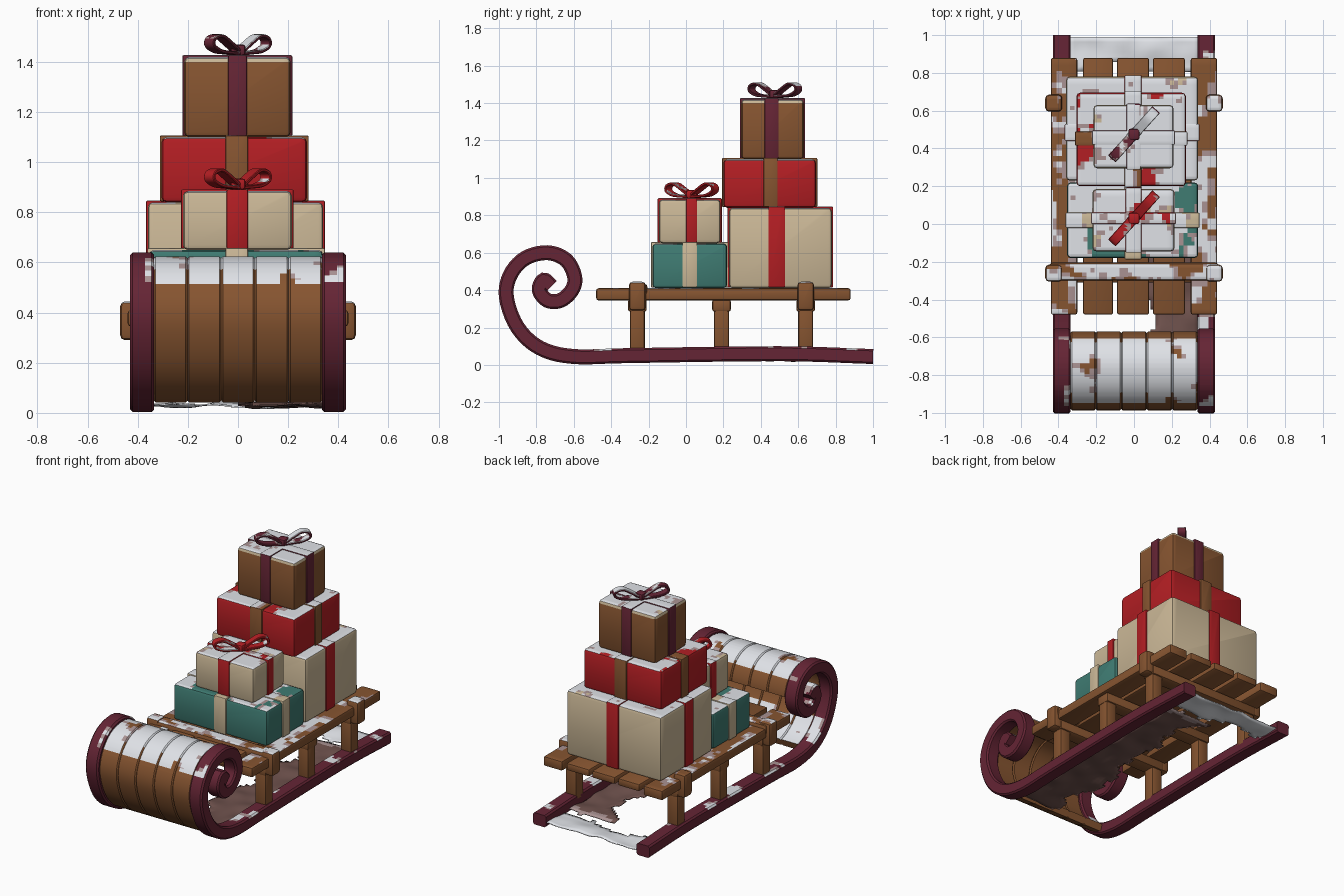
import bpy, bmesh, math
from mathutils import Vector, Matrix, noise

old = bpy.data.objects.get("Cube")
if old:
    bpy.data.objects.remove(old)


def material(name, r, g, b):
    m = bpy.data.materials.new(name)
    m.use_nodes = True
    m.diffuse_color = (r, g, b, 1)
    bsdf = next(n for n in m.node_tree.nodes if n.type == 'BSDF_PRINCIPLED')
    bsdf.inputs["Base Color"].default_value = (r, g, b, 1)
    bsdf.inputs["Roughness"].default_value = 0.8
    return m


MAROON = material("maroon", .13, .018, .035)
WOOD = material("wood_brown", .24, .09, .03)
CREAM = material("cream_paper", .6, .48, .31)
RED = material("red_paper", .45, .013, .017)
TEAL = material("teal_paper", .05, .2, .17)
SNOW = material("snow", .76, .78, .82)
FROST = material("thin_frost", .4, .29, .29)
SHADE = material("frosted_brown", .16, .085, .075)


def finish(bm, name, color, snow=None, step=.022, lid=None, up=.55):
    """Cut the upward faces finely, lay snow on them by noise, make the object."""
    bmesh.ops.recalc_face_normals(bm, faces=bm.faces)
    if snow is not None:
        for axis in (0, 1):
            values = [v.co[axis] for v in bm.verts]
            lo, hi = min(values), max(values)
            for i in range(1, int((hi - lo) / step)):
                top = [f for f in bm.faces if f.normal.z > .3]
                geom = top + list({e for f in top for e in f.edges}) + list({v for f in top for v in f.verts})
                co, no = Vector(), Vector()
                co[axis], no[axis] = lo + i * step, 1
                bmesh.ops.bisect_plane(bm, geom=geom, plane_co=co, plane_no=no)
    bm.normal_update()
    for f in bm.faces:
        c = f.calc_center_median()
        if lid is not None and c.z > lid:
            f.material_index = 3
        if snow is not None and f.normal.z > up:
            n = noise.noise(c * 7) + .3 * noise.noise(c * 23) + snow
            f.material_index = 1 if n > 0 else 2 if n > -.1 else f.material_index
    me = bpy.data.meshes.new(name)
    bm.to_mesh(me)
    bm.free()
    for m in (color, SNOW, FROST, CREAM):
        me.materials.append(m)
    ob = bpy.data.objects.new(name, me)
    bpy.context.collection.objects.link(ob)
    bpy.ops.object.select_all(action='DESELECT')
    ob.select_set(True)
    bpy.context.view_layer.objects.active = ob
    bpy.ops.object.shade_smooth_by_angle(angle=math.radians(35))
    return ob


def box(name, x, y, z, color, snow=None, bevel=.012, **kw):
    """Bevelled box between the given limits on each axis."""
    bm = bmesh.new()
    bmesh.ops.create_cube(bm, size=1)
    for v in bm.verts:
        v.co = Vector([(a + b) / 2 + s * (b - a) for (a, b), s in zip((x, y, z), v.co)])
    bmesh.ops.bevel(bm, geom=bm.edges[:], offset=bevel, segments=2, affect='EDGES', profile=.5)
    return finish(bm, name, color, snow, **kw)


def smooth_path(pts, n=5):
    """Catmull-Rom curve through the points."""
    p = [Vector(q) for q in pts]
    p = [2 * p[0] - p[1]] + p + [2 * p[-1] - p[-2]]
    out = []
    for a, b, c, d in zip(p, p[1:], p[2:], p[3:]):
        for i in range(n):
            t = i / n
            out.append(.5 * (2 * b + (c - a) * t + (2 * a - 5 * b + 4 * c - d) * t**2
                             + (3 * b - a - 3 * c + d) * t**3))
    return out + [p[-2]]


def sweep(name, path, half, x0, x1, color, snow=None, bevel=.01, place=None, **kw):
    """Chamfered strip from x0 to x1 following a path in the side plane."""
    bm = bmesh.new()
    b, h = bevel, half
    section = [(x0 + b, -h), (x1 - b, -h), (x1, b - h), (x1, h - b),
               (x1 - b, h), (x0 + b, h), (x0, h - b), (x0, b - h)]
    rings = []
    for i, p in enumerate(path):
        t = (path[min(i + 1, len(path) - 1)] - path[max(i - 1, 0)]).normalized()
        rings.append([bm.verts.new((x, p.x - t.y * o, p.y + t.x * o)) for x, o in section])
    for r, s in zip(rings, rings[1:]):
        for i in range(8):
            j = (i + 1) % 8
            bm.faces.new((r[i], r[j], s[j], s[i]))
    bm.faces.new(rings[0])
    bm.faces.new(rings[-1])
    if place:
        bmesh.ops.transform(bm, matrix=place, verts=bm.verts)
    return finish(bm, name, color, snow, **kw)


# Curled runners and the curved dash boards between them
curl = smooth_path([(1, .045), (.5, .06), (-.3, .05), (-.6, .045), (-.78, .09), (-.9, .2),
                    (-.96, .36), (-.94, .48), (-.86, .57), (-.74, .6), (-.64, .56), (-.595, .47),
                    (-.61, .4), (-.67, .345), (-.74, .345), (-.785, .4), (-.76, .455), (-.72, .42)])
for side, lo, hi in (("left", .335, .43), ("right", -.43, -.335)):
    sweep(side + "_runner", curl, .04, lo, hi, MAROON, snow=-.32, step=.03)
for i in range(5):
    x = -.336 + i * .1344
    sweep(f"dash_board_{i + 1}", curl[18:57], .024, x, x + .1344, WOOD, snow=.4, bevel=.007, step=.025)

# Seat slats and side rails
for i, (a, b) in enumerate(((-.44, -.3), (-.27, -.11), (-.09, .08), (.1, .27), (.3, .44))):
    edge = i in (0, 4)
    box(f"seat_slat_{i + 1}", (a, b), (-.48, .88), (.345 if edge else .36, .41), WOOD,
        snow=-.18 if edge else None, step=.03)

# Legs, cross beams and the rounded beam ends
for place, y in (("front", -.26), ("middle", .19), ("back", .64)):
    box(place + "_beam", (-.42, .42), (y - .05, y + .05), (.285, .35), WOOD)
    for side, s in (("left", 1), ("right", -1)):
        box(f"{place}_{side}_leg", sorted((s * .335, s * .415)), (y - .04, y + .04), (.06, .33), WOOD)
        if place != "middle":
            box(f"{place}_{side}_beam_end", sorted((s * .38, s * .47)), (y - .045, y + .045),
                (.29, .445), WOOD, snow=.1, bevel=.02)
box("front_cross_bar", (-.45, .45), (-.3, -.205), (.37, .435), WOOD, snow=0, bevel=.02)

# Torn sheet of snow hanging between the runners
bm = bmesh.new()
bmesh.ops.create_grid(bm, x_segments=24, y_segments=64, size=1)
for v in bm.verts:
    v.co = Vector((v.co.x * .345, .15 + v.co.y * .84, 0))
    v.co.z = .035 + .02 * noise.noise(v.co * 8)
torn = []
for f in bm.faces:
    c = f.calc_center_median()
    n = noise.noise(c * 6)
    rear = c.y + .06 * n > .84
    strip = c.x > .08 + .12 * n
    if not rear and (not strip or .76 < c.y + .05 * n < .8):
        torn.append(f)
    f.material_index = 1 if c.y + .1 * n > .78 else 2 if c.y + .1 * n > .7 else 0
bmesh.ops.delete(bm, geom=torn, context='FACES')
sheet = finish(bm, "ground_snow_sheet", SHADE)
sheet.modifiers.new("thickness", 'SOLIDIFY').thickness = .006


def bow(name, x, y, z, color):
    """Two ribbon loops and a knot, turned across the parcel."""
    for side, s in (("left", 1), ("right", -1)):
        loop = smooth_path([(0, .012), (s * .06, .05), (s * .115, .078), (s * .16, .068), (s * .165, .04),
                            (s * .12, .018), (s * .06, .012), (0, .008)])
        place = Matrix.Translation((x, y, z)) @ Matrix.Rotation(math.radians(-42), 4, 'Z')
        sweep(f"{name}_{side}_loop", loop, .007, -.027, .027, color, snow=-.05, bevel=.003,
              place=place, step=.02)
    box(name + "_knot", (x - .03, x + .03), (y - .03, y + .03), (z, z + .045), color, bevel=.012)


def parcel(name, x, y, z, paper, ribbon, rx, ry, snow, lid=None):
    """Wrapped box with ribbons around both directions (rx, ry are ribbon limits)."""
    e = .007
    body = box(name, x, y, z, paper, snow=snow, bevel=.02, lid=lid)
    box(name + "_long_ribbon", rx, (y[0] - e, y[1] + e), (z[0] + .004, z[1] + e), ribbon,
        snow=snow - .12, bevel=.006)
    box(name + "_cross_ribbon", (x[0] - e, x[1] + e), ry, (z[0] + .004, z[1] + e), ribbon,
        snow=snow - .12, bevel=.006)
    return body


# Stacked parcels
parcel("big_cream_parcel", (-.36, .34), (.23, .78), (.41, .84), CREAM, RED, (-.05, .04), (.44, .53), .4)
parcel("red_parcel", (-.305, .275), (.2, .695), (.84, 1.1), RED, WOOD, (-.05, .04), (.415, .49), .25)
parcel("brown_parcel", (-.215, .21), (.295, .63), (1.1, 1.42), WOOD, MAROON, (-.04, .035), (.42, .495),
       .4, lid=1.4)
parcel("teal_parcel", (-.355, .34), (-.18, .22), (.41, .65), TEAL, CREAM, (-.05, .04), (-.02, .06), .25)
parcel("small_cream_parcel", (-.22, .215), (-.145, .185), (.65, .885), CREAM, RED, (-.045, .04),
       (0, .06), .4)
bow("maroon_bow", 0, .475, 1.425, MAROON)
bow("red_bow", 0, .03, .89, RED)
